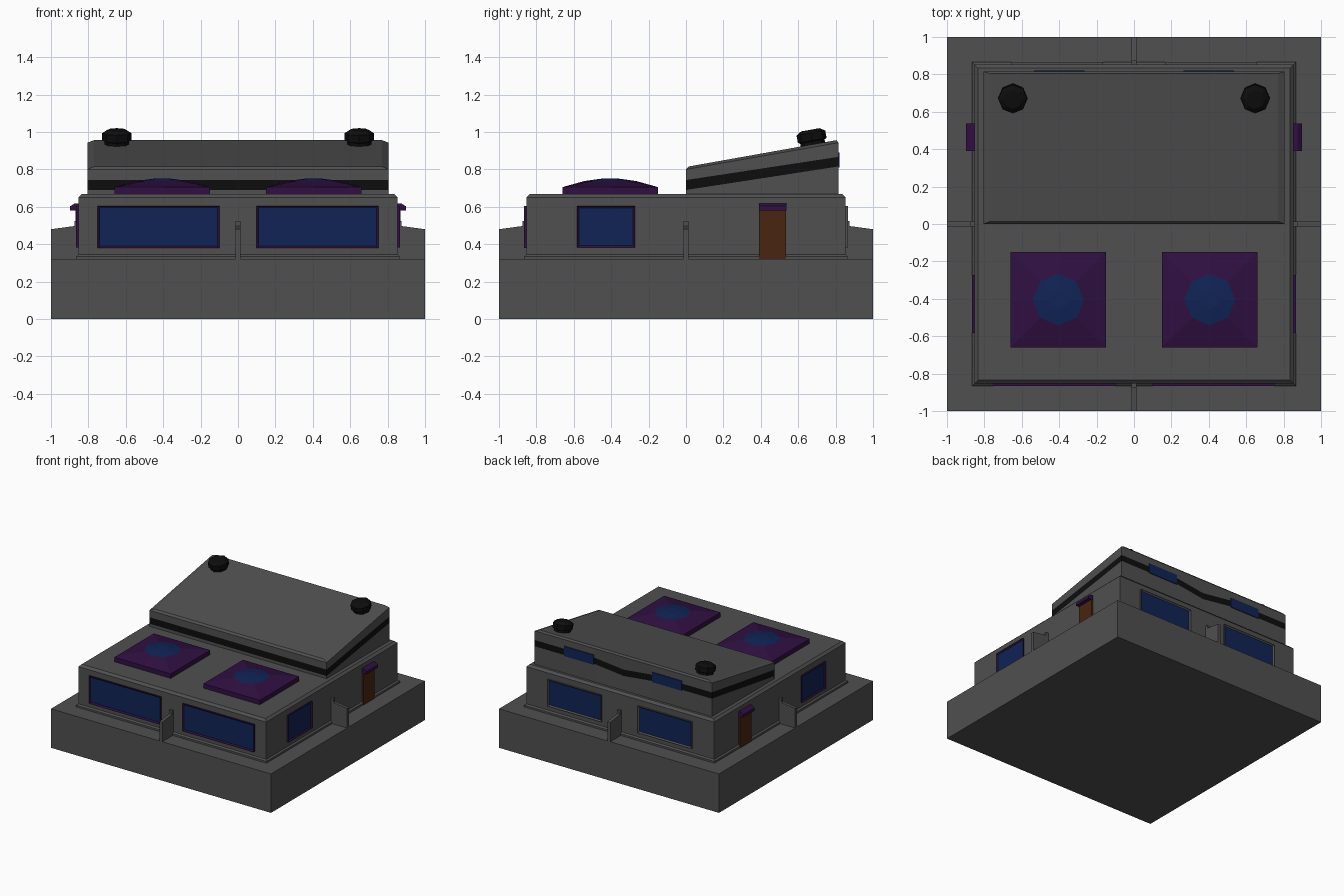
import bpy, bmesh
from math import radians, cos, sin, pi, atan
from mathutils import Matrix, Vector

cube = bpy.data.objects.get("Cube")
if cube:
    bpy.data.objects.remove(cube)


def material(name, rgb):
    m = bpy.data.materials.new(name)
    m.use_nodes = True
    m.diffuse_color = (*rgb, 1)
    m.node_tree.nodes["Principled BSDF"].inputs["Base Color"].default_value = (*rgb, 1)
    return m


GREY = material("grey concrete", (0.08, 0.08, 0.08))
PURPLE = material("dark purple", (0.029, 0.005, 0.054))
BLUE = material("blue glass", (0.005, 0.017, 0.09))
BROWN = material("brown door", (0.065, 0.018, 0.005))
BLACK = material("black", (0.004, 0.004, 0.004))


def finish(name, bm, mats, matrix=Matrix()):
    bmesh.ops.recalc_face_normals(bm, faces=bm.faces)
    bm.transform(matrix)
    mesh = bpy.data.meshes.new(name)
    bm.to_mesh(mesh)
    bm.free()
    for m in mats:
        mesh.materials.append(m)
    ob = bpy.data.objects.new(name, mesh)
    bpy.context.collection.objects.link(ob)
    return ob


def loft(name, rings, mats, band_mats=None, cap_mat=0, matrix=Matrix()):
    """Skin a stack of closed rings and cap both ends."""
    bm = bmesh.new()
    vs = [[bm.verts.new(p) for p in ring] for ring in rings]
    n = len(vs[0])
    for k in range(len(vs) - 1):
        for i in range(n):
            j = (i + 1) % n
            f = bm.faces.new((vs[k][i], vs[k][j], vs[k + 1][j], vs[k + 1][i]))
            f.material_index = band_mats[k] if band_mats else 0
    bm.faces.new(vs[0][::-1])
    bm.faces.new(vs[-1]).material_index = cap_mat
    return finish(name, bm, mats, matrix)


def square(r, z):
    return [(-r, -r, z), (r, -r, z), (r, r, z), (-r, r, z)]


def octagon(r, z, turn=0):
    return [(r * cos(turn + i * pi / 4), r * sin(turn + i * pi / 4), z) for i in range(8)]


def box(name, size, centre, mat, matrix=Matrix()):
    bm = bmesh.new()
    bmesh.ops.create_cube(bm, size=1)
    bm.transform(Matrix.Translation(centre) @ Matrix.Diagonal((*size, 1)))
    return finish(name, bm, [mat], matrix)


def prism(name, profile, width, mat, matrix=Matrix()):
    """Extrude an x-z profile along y."""
    sides = [[(x, s * width / 2, z) for x, z in profile] for s in (-1, 1)]
    return loft(name, sides, [mat], matrix=matrix)


def turn(deg):
    return Matrix.Rotation(radians(deg), 4, 'Z')


def window(name, x, z, w, h, deg, frame):
    """Framed pane on the front wall, turned about z to any other wall."""
    bm = bmesh.new()
    bmesh.ops.create_cube(bm, size=1)
    bm.transform(Matrix.Translation((x, -0.852, z)) @ Matrix.Diagonal((w, 0.027, h, 1)))
    bm.normal_update()
    pane = min(bm.faces, key=lambda f: f.normal.y)
    bmesh.ops.inset_region(bm, faces=[pane], thickness=0.015)
    bmesh.ops.translate(bm, verts=pane.verts, vec=(0, 0.009, 0))
    pane.material_index = 1
    finish(name, bm, [frame, BLUE], turn(deg))


# Foundation and main storey
loft("foundation", [square(1, 0), square(1, 0.32)], [GREY])
loft("main_storey", [square(0.865, 0.32), square(0.865, 0.335), square(0.853, 0.345),
                     square(0.853, 0.65), square(0.835, 0.668)], [GREY])

# Low divider walls on all four sides
for side, deg in (("left", 0), ("back", 90), ("right", 180), ("front", 270)):
    prism(side + "_divider", [(0.84, 0.32), (1, 0.32), (1, 0.48), (0.875, 0.497),
                              (0.875, 0.525), (0.84, 0.525)], 0.025, GREY, turn(deg))

# Windows of the main storey
for s, side in ((-1, "right"), (1, "left")):
    window("front_window_" + side, s * 0.425, 0.493, 0.65, 0.225, 0, PURPLE)
    window("back_window_" + side, -s * 0.41, 0.493, 0.49, 0.22, 180, GREY)
    window("side_window_" + side, -s * 0.427, 0.493, 0.31, 0.22, s * 90, PURPLE)

# Side doors with awnings
for s, side in ((-1, "right"), (1, "left")):
    box("door_" + side, (0.03, 0.145, 0.265), (s * 0.853, 0.463, 0.4525), BROWN)
    prism("awning_" + side, [(s * x, z) for x, z in
          ((0.84, 0.58), (0.897, 0.58), (0.897, 0.603), (0.875, 0.617), (0.84, 0.617))],
          0.148, PURPLE, Matrix.Translation((0, 0.463, 0)))


# Skylights: square pad, low dome and octagonal pane
def square8(r, z):
    pts = []
    for i in range(8):
        c, s = cos(i * pi / 4), sin(i * pi / 4)
        m = max(abs(c), abs(s))
        pts.append((r * c / m, r * s / m, z))
    return pts


for s, side in ((-1, "right"), (1, "left")):
    loft("skylight_" + side,
         [square8(0.256, 0.66), square8(0.256, 0.705), octagon(0.137, 0.738), octagon(0.05, 0.75)],
         [PURPLE, BLUE], [0, 0, 1], 1, Matrix.Translation((s * 0.405, -0.405, 0)))


# Upper storey with sloping roof and black band
def upper_ring(z0, slope, inset=0, dip=0):
    half, back = 0.805 - inset, 0.815 - inset * 0.3
    outline = [(-half, inset * 0.4, 0), (half, inset * 0.4, 0)]
    for t in (1, 0.32, 0, -0.32, -1):
        low = dip if t == 0 else 0
        outline.append((half * t, back - 0.2 * low, low))
    return [(x, y, z0 + slope * y - low) for x, y, low in outline]


loft("upper_storey",
     [upper_ring(0.66, 0), upper_ring(0.69, 0.154, dip=0.03), upper_ring(0.743, 0.152, dip=0.03),
      upper_ring(0.8, 0.175), upper_ring(0.813, 0.178, inset=0.035)],
     [GREY, BLACK], [0, 1, 0, 0])
for s, side in ((-1, "right"), (1, "left")):
    box("upper_back_window_" + side, (0.27, 0.009, 0.08), (s * 0.4, 0.817, 0.85), BLUE)

# Roof vents, square to the roof slope
tilt = Matrix.Rotation(atan(0.178), 4, 'X')
for s, side in ((-1, "right"), (1, "left")):
    loft("roof_vent_" + side,
         [octagon(0.066, -0.02), octagon(0.066, 0.025), octagon(0.078, 0.03),
          octagon(0.078, 0.07), octagon(0.05, 0.088)],
         [BLACK], matrix=Matrix.Translation((s * 0.648, 0.68, 0.925)) @ tilt)
